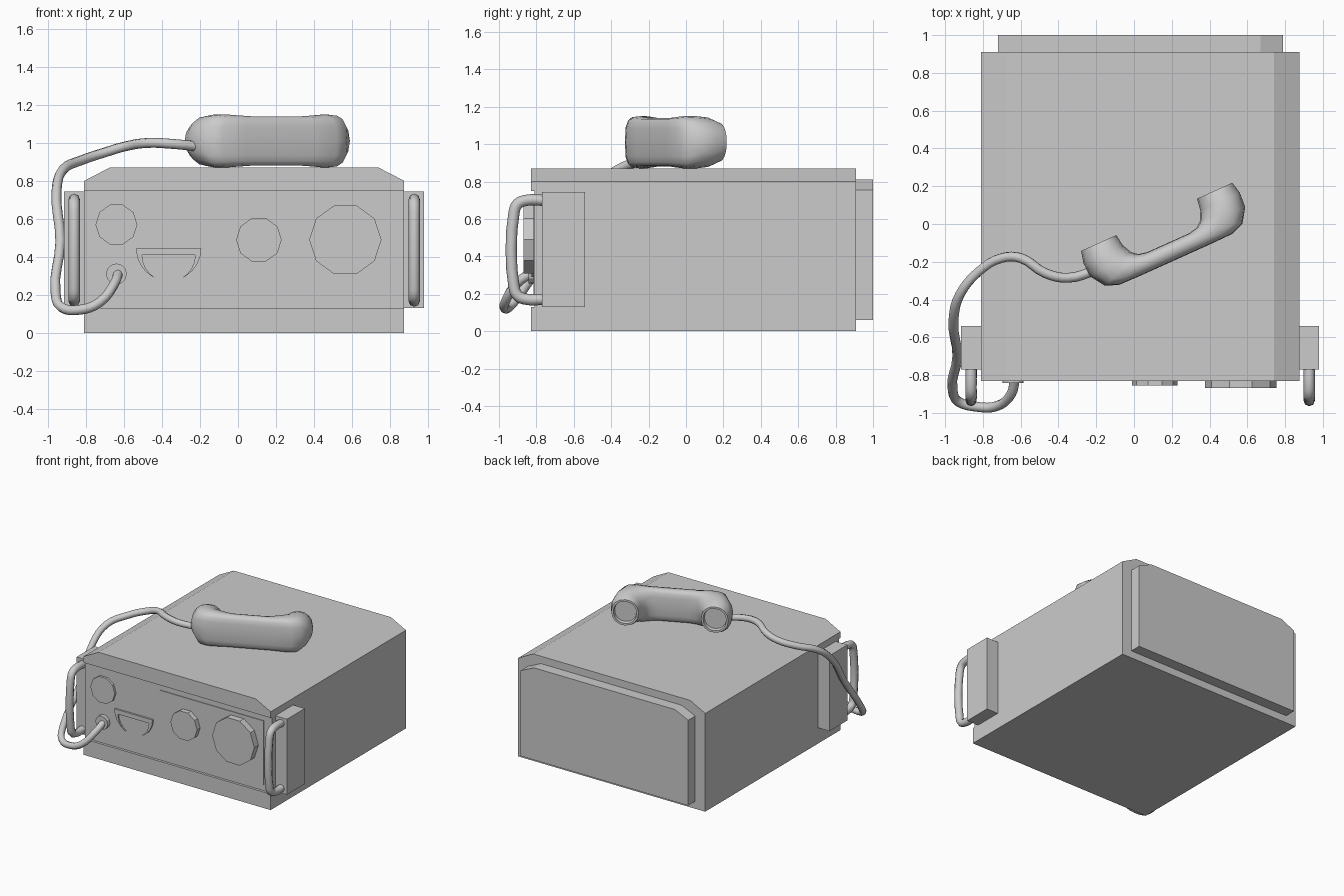
import bpy
import bmesh
from math import cos, sin, pi, copysign
from mathutils import Vector

cube = bpy.data.objects.get("Cube")
if cube:
    bpy.data.objects.remove(cube)

grey = bpy.data.materials.new("plain_grey")
grey.use_nodes = True
COLOUR = (0.6, 0.6, 0.6, 1)
grey.diffuse_color = COLOUR
grey.node_tree.nodes["Principled BSDF"].inputs["Base Color"].default_value = COLOUR


def select(obj):
    bpy.ops.object.select_all(action='DESELECT')
    obj.select_set(True)
    bpy.context.view_layer.objects.active = obj


def finish(name, bm, smooth=False):
    bmesh.ops.recalc_face_normals(bm, faces=bm.faces)
    mesh = bpy.data.meshes.new(name)
    bm.to_mesh(mesh)
    bm.free()
    mesh.materials.append(grey)
    obj = bpy.data.objects.new(name, mesh)
    bpy.context.collection.objects.link(obj)
    if smooth:
        select(obj)
        bpy.ops.object.shade_smooth_by_angle(angle=0.8)
    return obj


def prism(name, outline, y0, y1):
    """Extrude an (x, z) outline along y."""
    bm = bmesh.new()
    face = bm.faces.new([bm.verts.new((x, y0, z)) for x, z in outline])
    out = bmesh.ops.extrude_face_region(bm, geom=[face])
    moved = [v for v in out["geom"] if isinstance(v, bmesh.types.BMVert)]
    bmesh.ops.translate(bm, verts=moved, vec=(0, y1 - y0, 0))
    return finish(name, bm)


def rect(x0, x1, z0, z1):
    return [(x0, z0), (x1, z0), (x1, z1), (x0, z1)]


def chamfered(x0, x1, z0, z1, dx, dz):
    return [(x0, z0), (x1, z0), (x1, z1 - dz), (x1 - dx, z1), (x0 + dx, z1), (x0, z1 - dz)]


def disc(x, z, r, sides):
    return [(x + r * cos(2 * pi * i / sides), z + r * sin(2 * pi * i / sides))
            for i in range(sides)]


def half_disc(x, z, r, steps=12):
    return [(x + r * cos(pi + pi * i / steps), z + r * sin(pi + pi * i / steps))
            for i in range(steps + 1)]


def cut(obj, cutter):
    mod = obj.modifiers.new("cut", 'BOOLEAN')
    mod.operation = 'DIFFERENCE'
    mod.solver = 'EXACT'
    mod.object = cutter
    select(obj)
    bpy.ops.object.modifier_apply(modifier=mod.name)
    bpy.data.objects.remove(cutter)


def tube(name, points, radius):
    """Round tube through smooth points."""
    curve = bpy.data.curves.new(name, 'CURVE')
    curve.dimensions = '3D'
    curve.bevel_depth = radius
    curve.bevel_resolution = 2
    curve.resolution_u = 4
    curve.use_fill_caps = True
    spline = curve.splines.new('BEZIER')
    spline.bezier_points.add(len(points) - 1)
    for bp, co in zip(spline.bezier_points, points):
        bp.co = co
        bp.handle_left_type = bp.handle_right_type = 'AUTO'
    curve.materials.append(grey)
    obj = bpy.data.objects.new(name, curve)
    bpy.context.collection.objects.link(obj)
    select(obj)
    bpy.ops.object.convert(target='MESH')
    bpy.ops.object.shade_smooth_by_angle(angle=0.8)


# Case with a shallow front recess, and the rear cover
FRONT = -0.81
case = prism("case", chamfered(-0.81, 0.875, 0, 0.87, 0.135, 0.07), -0.83, 0.91)
cut(case, prism("recess_cutter", rect(-1, 1, 0.13, 0.75), -0.9, FRONT))
prism("rear_cover", chamfered(-0.72, 0.79, 0.06, 0.81, 0.12, 0.055), 0.91, 1.0)

# Front controls
prism("control_plate", rect(-0.14, 0.80, 0.175, 0.70), FRONT - 0.005, FRONT)
prism("small_knob", disc(0.11, 0.49, 0.12, 10), -0.855, FRONT)
prism("large_knob", disc(0.565, 0.49, 0.19, 10), -0.868, FRONT)
prism("round_dial", disc(-0.64, 0.57, 0.11, 10), -0.828, FRONT)
prism("cord_socket", disc(-0.64, 0.31, 0.055, 12), -0.842, FRONT)
meter = prism("meter_frame", half_disc(-0.365, 0.445, 0.172), -0.825, FRONT)
cut(meter, prism("meter_cutter", half_disc(-0.365, 0.41, 0.14), -0.9, FRONT - 0.004))

# Side brackets and their carrying handles
for side, x0, x1 in (("right", -0.915, -0.81), ("left", 0.875, 0.98)):
    prism(side + "_bracket", rect(x0, x1, 0.13, 0.745), -0.77, -0.54)
    x = (x0 + x1) / 2
    lower = [(-0.765, 0.17), (-0.85, 0.17), (-0.9, 0.19), (-0.92, 0.24)]
    path = lower + [(y, 0.87 - z) for y, z in reversed(lower)]
    tube(side + "_handle", [(x, y, z) for y, z in path], 0.03)

# Cord from the socket to the handset
tube("cord", [(-0.63, -0.82, 0.315), (-0.65, -0.9, 0.26), (-0.73, -0.965, 0.16),
              (-0.83, -0.968, 0.122), (-0.93, -0.94, 0.135), (-0.96, -0.88, 0.21),
              (-0.935, -0.7, 0.48), (-0.955, -0.5, 0.75), (-0.92, -0.37, 0.86),
              (-0.82, -0.25, 0.91), (-0.7, -0.18, 0.95), (-0.6, -0.18, 0.98),
              (-0.47, -0.26, 1.0), (-0.35, -0.285, 0.995), (-0.2, -0.245, 0.98)], 0.026)

# Handset: loft of rounded rings from one cup to the other
# Each ring: outer (u, v), inner (u, v), half height
half = [((0.42, -0.045), (0.255, -0.045), 0.085),
        ((0.425, -0.015), (0.25, -0.015), 0.09),
        ((0.44, -0.015), (0.235, -0.015), 0.105),
        ((0.455, -0.08), (0.225, -0.08), 0.132),
        ((0.45, -0.16), (0.20, -0.13), 0.14),
        ((0.40, -0.235), (0.17, -0.155), 0.14),
        ((0.33, -0.262), (0.12, -0.165), 0.135),
        ((0.20, -0.264), (0.09, -0.165), 0.13)]
rings = half + [((-a, b), (-c, d), h) for (a, b), (c, d), h in reversed(half)]
U, V = Vector((0.91, 0.41, 0)), Vector((-0.41, 0.91, 0))
SIDES = 16
bm = bmesh.new()
loops = []
for i, (outer, inner, height) in enumerate(rings):
    a, b = Vector(outer), Vector(inner)
    # Cups are round, the grip is boxier
    power = 0.6 if min(i, len(rings) - 1 - i) > 4 else 0.95
    loop = []
    for k in range(SIDES):
        t = 2 * pi * k / SIDES
        c, s = (copysign(abs(f) ** power, f) for f in (cos(t), sin(t)))
        p = (a + b) / 2 + (a - b) / 2 * c
        loop.append(bm.verts.new(U * (p.x + 0.125) + V * p.y + Vector((0, 0, 1.01 + height * s))))
    loops.append(loop)
for p, q in zip(loops, loops[1:]):
    for k in range(SIDES):
        n = (k + 1) % SIDES
        bm.faces.new((p[k], p[n], q[n], q[k]))
bm.faces.new(loops[0])
bm.faces.new(loops[-1])
finish("handset", bm, smooth=True)
